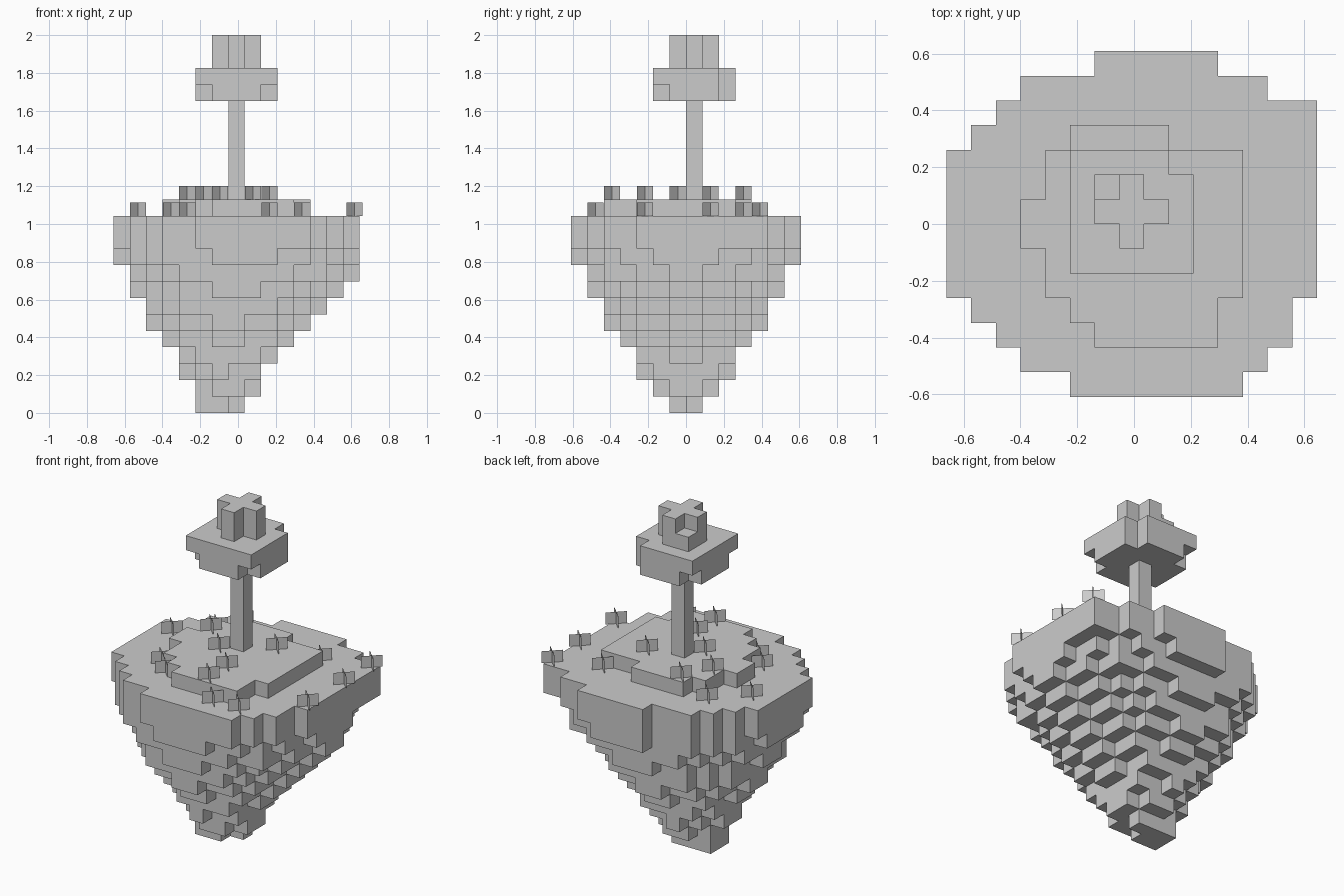
import bpy, bmesh
from mathutils import Vector

if "Cube" in bpy.data.objects:
    bpy.data.objects.remove(bpy.data.objects["Cube"])

V = 2 / 23                      # block size
X0, Y0 = -0.66, -7 * V          # corner of the block grid

grey = bpy.data.materials.new("plain grey")
grey.diffuse_color = (0.6, 0.6, 0.6, 1)
grey.use_nodes = True
grey.node_tree.nodes["Principled BSDF"].inputs["Base Color"].default_value = grey.diffuse_color


def pos(i, j, k):
    return Vector((X0 + i * V, Y0 + j * V, k * V))


def finish(name, bm):
    me = bpy.data.meshes.new(name)
    bm.to_mesh(me)
    bm.free()
    me.materials.append(grey)
    ob = bpy.data.objects.new(name, me)
    bpy.context.collection.objects.link(ob)
    return ob


def block_shell(name, cells):
    """Outer skin of a set of blocks, without the faces between them."""
    bm = bmesh.new()
    for c in sorted(cells):
        for ax in range(3):
            for side in (0, 1):
                n = list(c)
                n[ax] += 2 * side - 1
                if tuple(n) in cells:
                    continue
                b, d = (ax + 1) % 3, (ax + 2) % 3
                ring = [(0, 0), (1, 0), (1, 1), (0, 1)]
                if not side:
                    ring.reverse()
                quad = []
                for p, q in ring:
                    o = list(c)
                    o[ax] += side
                    o[b] += p
                    o[d] += q
                    quad.append(bm.verts.new(pos(*o)))
                bm.faces.new(quad)
    bmesh.ops.remove_doubles(bm, verts=bm.verts, dist=1e-4)
    bmesh.ops.dissolve_limit(bm, angle_limit=0.01, verts=bm.verts, edges=bm.edges)
    return finish(name, bm)


def rows(spans, first=0):
    """Plan cells from one (start, end) column span per row."""
    return {(i, j + first) for j, (a, b) in enumerate(spans) for i in range(a, b)}


# island: two full plan layers on top, ellipses shrinking steadily to the tip
plan = rows([(5, 12), (3, 13), (2, 14), (1, 14)] + [(0, 15)] * 6 +
            [(1, 15), (2, 15), (3, 13), (6, 11)])
left = [5.3, 4.8, 4.4, 3.8, 3.3, 2.4, 1.8, 1.4, 0.8, 0.3]
right = [7.8, 8.6, 9.1, 9.8, 10.7, 11.6, 12.6, 13.6, 14.55, 14.8]
front = [6.3, 5.3, 4.4, 3.8, 3.3, 2.4, 1.8, 1.4, 0.7, 0.3]
back = [7.7, 8.7, 9.6, 10.2, 10.7, 11.6, 12.2, 12.6, 13.3, 13.7]
island, below = set(), set()
for k, (a, b, c, d) in enumerate(zip(left, right, front, back)):
    for i, j in plan:
        u = (2 * i + 1 - a - b) / (b - a)
        w = (2 * j + 1 - c - d) / (d - c)
        if u * u + w * w <= (1.25 if k == 0 else 1.02):
            below.add((i, j))
    if k == 0:
        below.discard((7, 6))
    island |= {(i, j, k) for i, j in below}
island |= {(i, j, k) for i, j in plan for k in (10, 11)}

# raised mound
mound = rows([(6, 11), (5, 11), (4, 12), (4, 12), (3, 12), (3, 12),
              (4, 12), (4, 12), (5, 9)], 2)
island |= {(i, j, 12) for i, j in mound}
block_shell("island", island)

# tree trunk
block_shell("trunk", {(7, 7, k) for k in range(13, 19)})

# tree leaves: two wide layers with missing corners, two cross layers
square = {(i, j) for i in range(5, 10) for j in range(5, 10)}
corners = {(5, 5), (5, 9), (9, 5), (9, 9)}
cross = {(7, 7), (6, 7), (8, 7), (7, 6), (7, 8)}
layers = [square - corners, square - {(9, 9)}, cross | {(6, 8)}, cross]
block_shell("leaves", {(i, j, 19 + n) for n, s in enumerate(layers) for i, j in s})

# flowers: crossed upright cards on the grass, each card seen from both sides
spots = [(8, 4), (9, 8), (8, 2), (6, 6), (5, 10), (4, 8),
         (1, 8), (3, 10), (3, 4), (4, 3), (9, 1), (11, 1),
         (14, 4), (14, 8), (11, 10), (14, 11)]
bm = bmesh.new()
for i, j in spots:
    base = pos(i + 0.5, j + 0.5, 13 if (i, j) in mound else 12)
    r, h = 0.042, Vector((0, 0, 0.07))
    if i == 14:
        base.x += 0.015
    for s in (1, -1):
        for t in (1, -1):
            o = Vector((r, s * r, 0)) * t
            m = base + o.cross(Vector((0, 0, 1))).normalized() * 0.001
            bm.faces.new([bm.verts.new(p) for p in
                          (m - o, m + o, m + o + h, m - o + h)])
finish("flowers", bm)
